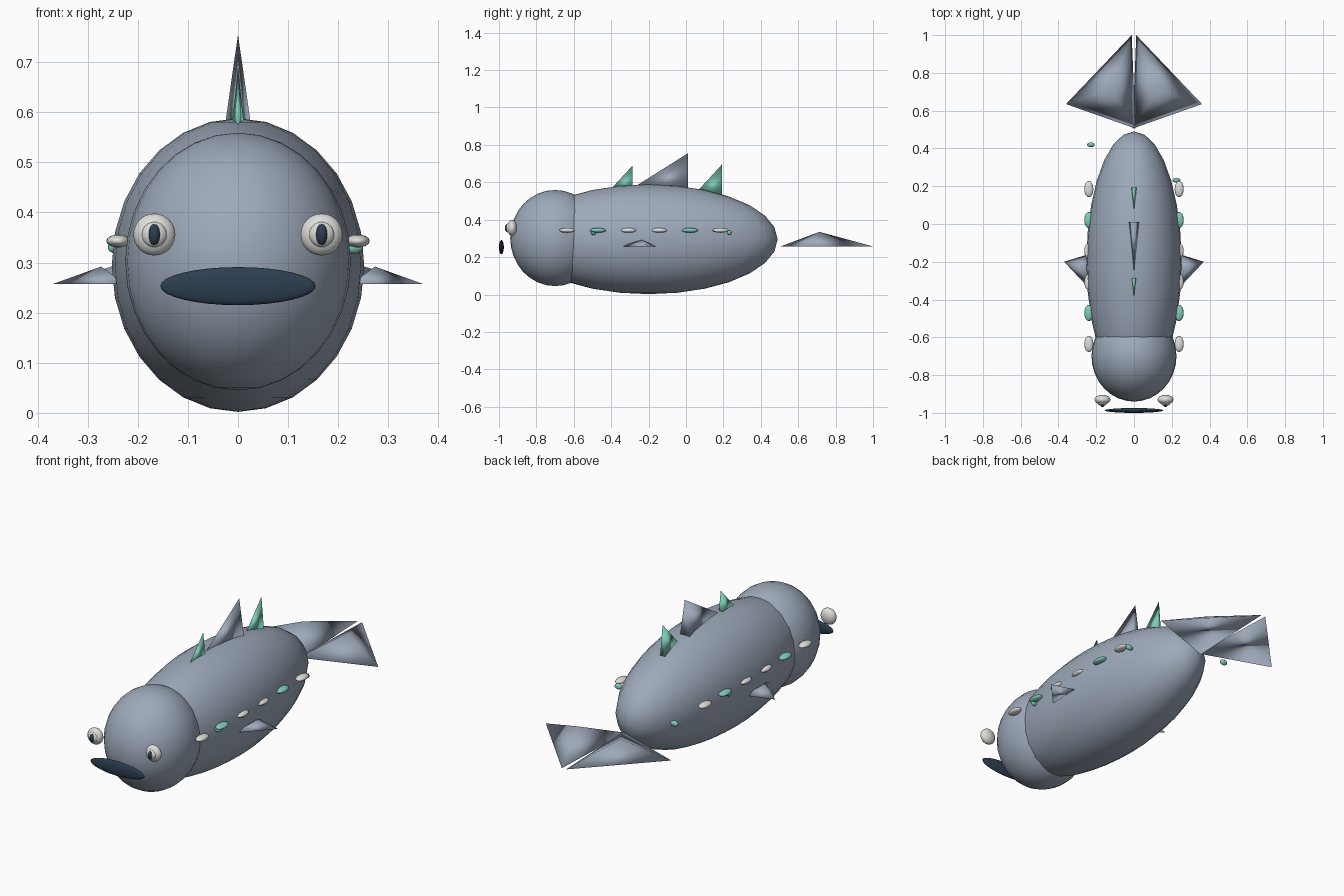
import bpy
import bmesh

cube = bpy.data.objects.get("Cube")
if cube:
    bpy.data.objects.remove(cube, do_unlink=True)


def make_material(name, rgb):
    mat = bpy.data.materials.new(name)
    mat.use_nodes = True
    colour = (*rgb, 1)
    mat.diffuse_color = colour
    mat.node_tree.nodes["Principled BSDF"].inputs["Base Color"].default_value = colour
    return mat


grey = make_material("slate grey", (0.34, 0.40, 0.49))
teal = make_material("sea green", (0.20, 0.61, 0.48))
white = make_material("off white", (0.72, 0.73, 0.69))
navy = make_material("dark navy", (0.025, 0.048, 0.08))


def finish(bm, name, mat):
    """Turn a bmesh into a smooth shaded object."""
    bmesh.ops.recalc_face_normals(bm, faces=bm.faces)
    for face in bm.faces:
        face.smooth = True
    mesh = bpy.data.meshes.new(name)
    bm.to_mesh(mesh)
    bm.free()
    mesh.materials.append(mat)
    obj = bpy.data.objects.new(name, mesh)
    bpy.context.collection.objects.link(obj)
    return obj


def ellipsoid(name, centre, radii, mat, segments=28):
    bm = bmesh.new()
    bmesh.ops.create_uvsphere(bm, u_segments=segments, v_segments=segments // 2, radius=1)
    bmesh.ops.scale(bm, vec=radii, verts=bm.verts)
    bmesh.ops.translate(bm, vec=centre, verts=bm.verts)
    return finish(bm, name, mat)


def pyramid(name, base, apex, mat):
    """Three-sided fin with soft shading across its edges."""
    bm = bmesh.new()
    a, b, c, top = [bm.verts.new(p) for p in (*base, apex)]
    for tri in ((a, c, b), (a, b, top), (b, c, top), (c, a, top)):
        bm.faces.new(tri)
    return finish(bm, name, mat)


def flat_fin(name, corners, base_z, height):
    """Horizontal fin: a low pyramid with its peak over the middle."""
    peak = [sum(c[i] for c in corners) / 3 for i in (0, 1)]
    return pyramid(name, [(x, y, base_z) for x, y in corners], (*peak, base_z + height), grey)


def back_fin(name, front_y, rear_y, base_z, top_z, half_width, mat):
    base = [(0, front_y, base_z), (half_width, rear_y, base_z), (-half_width, rear_y, base_z)]
    return pyramid(name, base, (0, rear_y, top_z), mat)


# Body, head and mouth
ellipsoid("body", (0, -0.2, 0.295), (0.252, 0.69, 0.293), grey)
ellipsoid("head", (0, -0.70, 0.302), (0.225, 0.24, 0.257), grey, 32)
ellipsoid("mouth", (0, -0.987, 0.253), (0.155, 0.013, 0.038), navy, 32)

# Fins along the back
back_fin("main_back_fin", -0.30, 0.01, 0.56, 0.755, 0.028, grey)
back_fin("front_back_fin", -0.41, -0.285, 0.555, 0.69, 0.014, teal)
back_fin("rear_back_fin", 0.04, 0.192, 0.53, 0.695, 0.014, teal)

# Paired parts
spot_colours = (white, teal, white, white, teal, white)
for side, label in ((1, "left"), (-1, "right")):
    flat_fin(f"{label}_tail_fin",
             [(side * 0.012, 1.0), (side * 0.36, 0.635), (side * -0.008, 0.505)], 0.257, 0.078)
    flat_fin(f"{label}_side_fin",
             [(side * 0.225, -0.355), (side * 0.37, -0.20), (side * 0.225, -0.155)], 0.257, 0.035)

    # Eye: white ball, raised ring and pupil
    eye_x = side * 0.167
    ellipsoid(f"{label}_eye", (eye_x, -0.930, 0.356), (0.042, 0.026, 0.042), white, 24)
    ellipsoid(f"{label}_eye_front", (eye_x, -0.946, 0.356), (0.026, 0.017, 0.026), white, 20)
    ellipsoid(f"{label}_pupil", (eye_x, -0.957, 0.356), (0.012, 0.012, 0.021), navy, 16)

    # Row of spots along the flank
    for i, mat in enumerate(spot_colours):
        ellipsoid(f"{label}_spot_{i + 1}", (side * 0.239, -0.635 + i * 0.164, 0.343),
                  (0.024, 0.043, 0.013), mat, 16)

# Small loose spots
for i, (x, y) in enumerate(((0.23, -0.495), (0.225, 0.232), (-0.24, 0.0), (-0.228, 0.42))):
    ellipsoid(f"small_spot_{i + 1}", (x, y, 0.331), (0.021, 0.013, 0.014), teal, 14)
